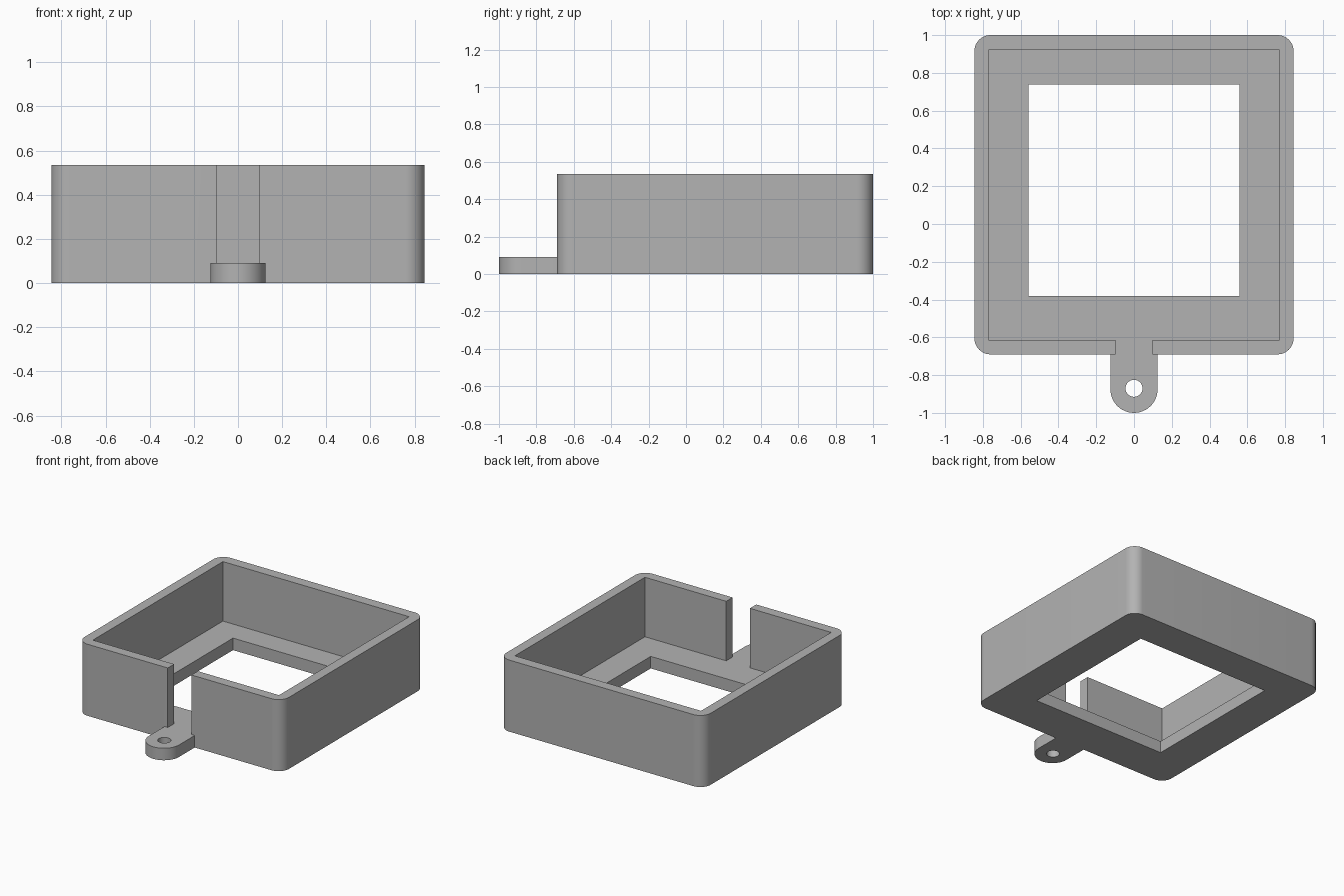
import bpy
import bmesh
from math import cos, sin, pi

if "Cube" in bpy.data.objects:
    bpy.data.objects.remove(bpy.data.objects["Cube"])

HEIGHT, FLOOR = 0.535, 0.09
FRONT, BACK, SIDE = -0.69, 1.0, 0.845
TAB_Y, TAB_R, HOLE_R = -0.875, 0.125, 0.045

grey = bpy.data.materials.new("light grey plastic")
grey.use_nodes = True
colour = (0.45, 0.45, 0.45, 1)
grey.diffuse_color = colour
grey.node_tree.nodes["Principled BSDF"].inputs["Base Color"].default_value = colour


def arc(cx, cy, r, start, end, steps):
    angles = [start + (end - start) * i / steps for i in range(steps + 1)]
    return [(cx + r * cos(a), cy + r * sin(a)) for a in angles]


def rect(x0, x1, y0, y1):
    return [(x0, y0), (x1, y0), (x1, y1), (x0, y1)]


def rounded_rect(x0, x1, y0, y1, r, steps=12):
    centres = rect(x0 + r, x1 - r, y0 + r, y1 - r)
    points = []
    for i, (cx, cy) in enumerate(centres):
        points += arc(cx, cy, r, pi + i * pi / 2, pi * 1.5 + i * pi / 2, steps)
    return points


def prism(name, outline, z0, z1):
    """Extrude a counter-clockwise outline from z0 to z1."""
    bm = bmesh.new()
    face = bm.faces.new([bm.verts.new((x, y, z0)) for x, y in outline])
    top = bmesh.ops.extrude_face_region(bm, geom=[face])["geom"]
    moved = [v for v in top if isinstance(v, bmesh.types.BMVert)]
    bmesh.ops.translate(bm, verts=moved, vec=(0, 0, z1 - z0))
    bmesh.ops.recalc_face_normals(bm, faces=bm.faces[:])
    mesh = bpy.data.meshes.new(name)
    bm.to_mesh(mesh)
    bm.free()
    mesh.materials.append(grey)
    obj = bpy.data.objects.new(name, mesh)
    bpy.context.collection.objects.link(obj)
    return obj


def combine(target, tool, operation):
    """Apply a boolean to the target and discard the tool."""
    bpy.context.view_layer.objects.active = target
    mod = target.modifiers.new(operation.lower(), "BOOLEAN")
    mod.operation, mod.solver, mod.object = operation, "EXACT", tool
    bpy.ops.object.modifier_apply(modifier=mod.name)
    bpy.data.objects.remove(tool)


# Outer tray with rounded vertical corners
tray = prism("open_frame_tray", rounded_rect(-SIDE, SIDE, FRONT, BACK, 0.085), 0, HEIGHT)

# Square-cornered cavity and the slot through the front wall
combine(tray, prism("cavity", rect(-0.77, 0.77, -0.615, 0.922), FLOOR, 1), "DIFFERENCE")
combine(tray, prism("slot", rect(-0.098, 0.098, -0.8, -0.5), FLOOR, 1), "DIFFERENCE")

# Round-ended mounting tab, level with the floor
tab_outline = arc(0, TAB_Y, TAB_R, pi, 2 * pi, 24) + [(TAB_R, -0.65), (-TAB_R, -0.65)]
combine(tray, prism("mounting_tab", tab_outline, 0, FLOOR), "UNION")

# Large window through the floor and the screw hole in the tab
combine(tray, prism("window", rect(-0.558, 0.558, -0.38, 0.738), -1, 0.3), "DIFFERENCE")
hole = arc(0, TAB_Y + 0.005, HOLE_R, 0, 2 * pi, 32)[:-1]
combine(tray, prism("screw_hole", hole, -1, 0.3), "DIFFERENCE")

# Smooth the rounded corners, keep all other edges crisp
bpy.ops.object.select_all(action="DESELECT")
tray.select_set(True)
bpy.context.view_layer.objects.active = tray
bpy.ops.object.shade_smooth_by_angle(angle=pi / 6)
